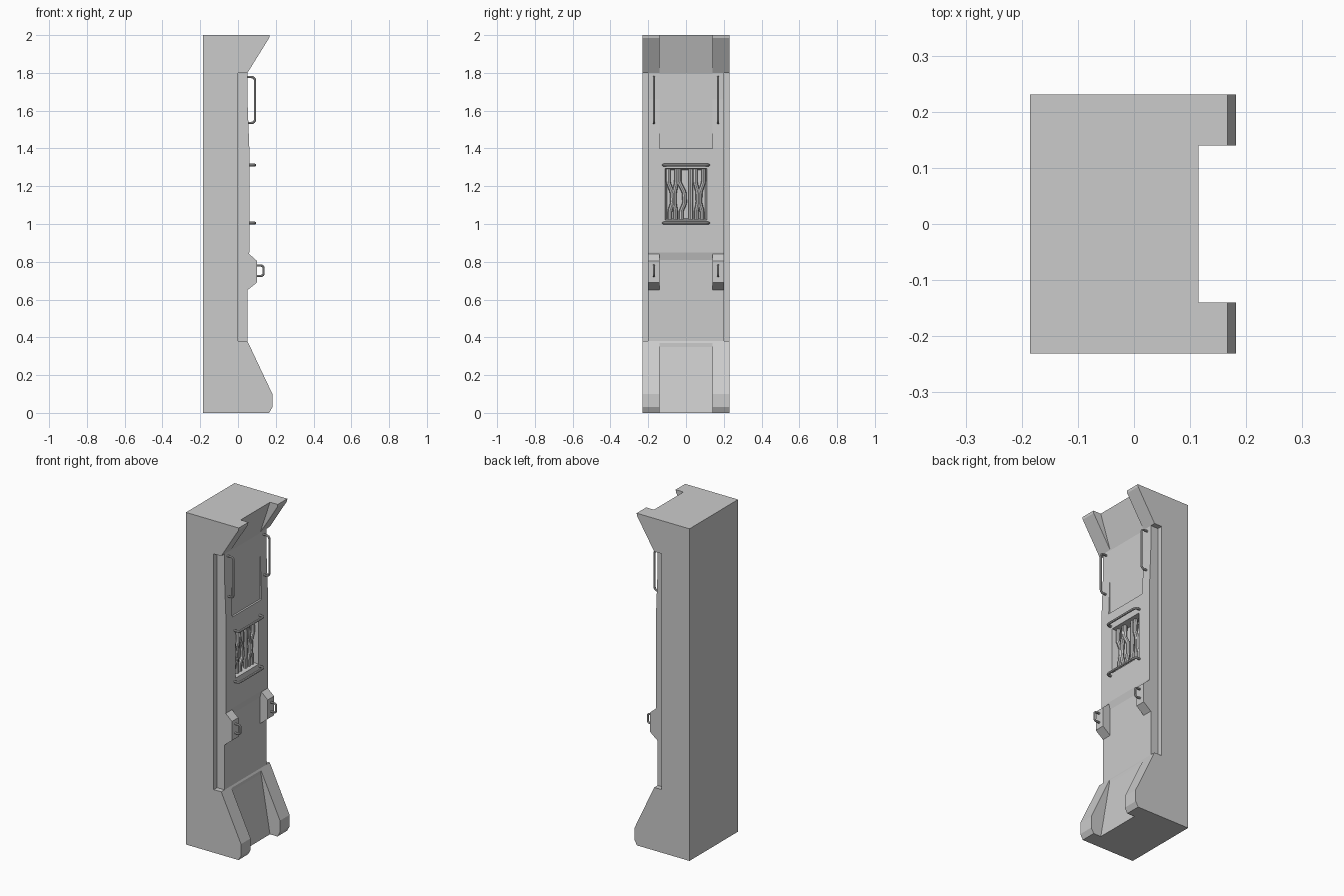
import bpy, bmesh
from mathutils import Vector

if "Cube" in bpy.data.objects:
    bpy.data.objects.remove(bpy.data.objects["Cube"])


def extrude(name, profile, y0, y1):
    """Extrude an (x, z) profile along y."""
    bm = bmesh.new()
    face = bm.faces.new([bm.verts.new((x, y0, z)) for x, z in profile])
    ret = bmesh.ops.extrude_face_region(bm, geom=[face])
    bmesh.ops.translate(bm, vec=(0, y1 - y0, 0),
                        verts=[g for g in ret["geom"] if isinstance(g, bmesh.types.BMVert)])
    bmesh.ops.recalc_face_normals(bm, faces=bm.faces)
    mesh = bpy.data.meshes.new(name)
    bm.to_mesh(mesh)
    bm.free()
    obj = bpy.data.objects.new(name, mesh)
    bpy.context.collection.objects.link(obj)
    return obj


def cut(target, cutter):
    cutter.hide_render = True
    mod = target.modifiers.new("cut", "BOOLEAN")
    mod.operation, mod.solver, mod.object = "DIFFERENCE", "EXACT", cutter
    bpy.context.view_layer.objects.active = target
    bpy.ops.object.modifier_apply(modifier=mod.name)
    bpy.data.objects.remove(cutter)


def tube(name, points, radius, fillet=0.0):
    """Round bar through points, with filleted corners."""
    pts = [Vector(p) for p in points]
    path = [pts[0]]
    for a, b, c in zip(pts, pts[1:], pts[2:]):
        s, e = b + (a - b).normalized() * fillet, b + (c - b).normalized() * fillet
        if fillet:
            path += [s.lerp(b, t).lerp(b.lerp(e, t), t) for t in (0, .25, .5, .75, 1)]
        else:
            path.append(b)
    path.append(pts[-1])
    curve = bpy.data.curves.new(name, "CURVE")
    curve.dimensions = "3D"
    curve.bevel_depth, curve.bevel_resolution = radius, 2
    curve.use_fill_caps = True
    spline = curve.splines.new("POLY")
    spline.points.add(len(path) - 1)
    for sp, p in zip(spline.points, path):
        sp.co = (*p, 1)
    obj = bpy.data.objects.new(name, curve)
    bpy.context.collection.objects.link(obj)
    bpy.ops.object.select_all(action="DESELECT")
    obj.select_set(True)
    bpy.context.view_layer.objects.active = obj
    bpy.ops.object.convert(target="MESH")
    bpy.ops.object.shade_smooth_by_angle()


# Main column with flared foot and head
body = extrude("column_body", [
    (-.185, 0), (.165, 0), (.182, .03), (.182, .10), (.05, .38), (.05, .81), (.06, .85),
    (.06, 1.4), (.05, 1.66), (.05, 1.8), (.165, 1.985), (.167, 2), (-.185, 2)], -.231, .231)

# Centre channel at the head, running into the recessed upper panel
cut(body, extrude("head_cutter", [
    (.049, 1.4), (.3, 1.4), (.3, 2.1), (.148, 2.1), (.049, 1.797)], -.14, .14))
# Centre channel at the foot
cut(body, extrude("foot_cutter", [
    (.0551, .35), (.1236, -.05), (.3, -.05), (.3, .39), (.0551, .39)], -.14, .14))
# Stepped outer corners
for side in (-1, 1):
    cut(body, extrude("corner_cutter", [(0, .38), (.3, .38), (.3, 1.8), (0, 1.8)],
                      *sorted((side * .2, side * .3))))

# Window opening with tapered walls
window = extrude("window_cutter", [(.01, 1.03), (.075, 1.018), (.075, 1.297), (.01, 1.285)], -.115, .115)
for v in window.data.vertices:
    if v.co.x < .05:
        v.co.y *= .87
cut(body, window)

# Cables inside the window
for i, (y, kink) in enumerate([(-.085, .022), (-.055, -.012), (-.025, .03), (.025, 0),
                               (.055, .015), (.085, -.02)]):
    tube(f"cable_{i}", [(.03, y, 1.025), (.03, y, 1.07), (.034, y + kink * .6, 1.11),
                        (.032, y + kink * .5, 1.17), (.034, y - kink * .4, 1.22),
                        (.03, y - kink * .4, 1.29)], .012, .012)

# Horizontal bars above and below the window
for name, z in (("lower_bar", 1.005), ("upper_bar", 1.312)):
    tube(name, [(.05, -.12, z), (.09, -.12, z), (.09, .12, z), (.05, .12, z)], .007, .018)

# Side brackets and grab handles
for label, y in (("left", -.17), ("right", .17)):
    extrude(label + "_bracket", [(.03, .65), (.05, .65), (.10, .69), (.10, .805), (.055, .845), (.03, .845)],
            y - .03, y + .03)
    tube(label + "_bracket_loop", [(.09, y, .725), (.135, y, .725), (.135, y, .78), (.09, y, .78)], .006, .015)
    tube(label + "_grab_handle", [(.04, y, 1.535), (.09, y, 1.535), (.09, y, 1.778), (.04, y, 1.778)], .006, .02)
